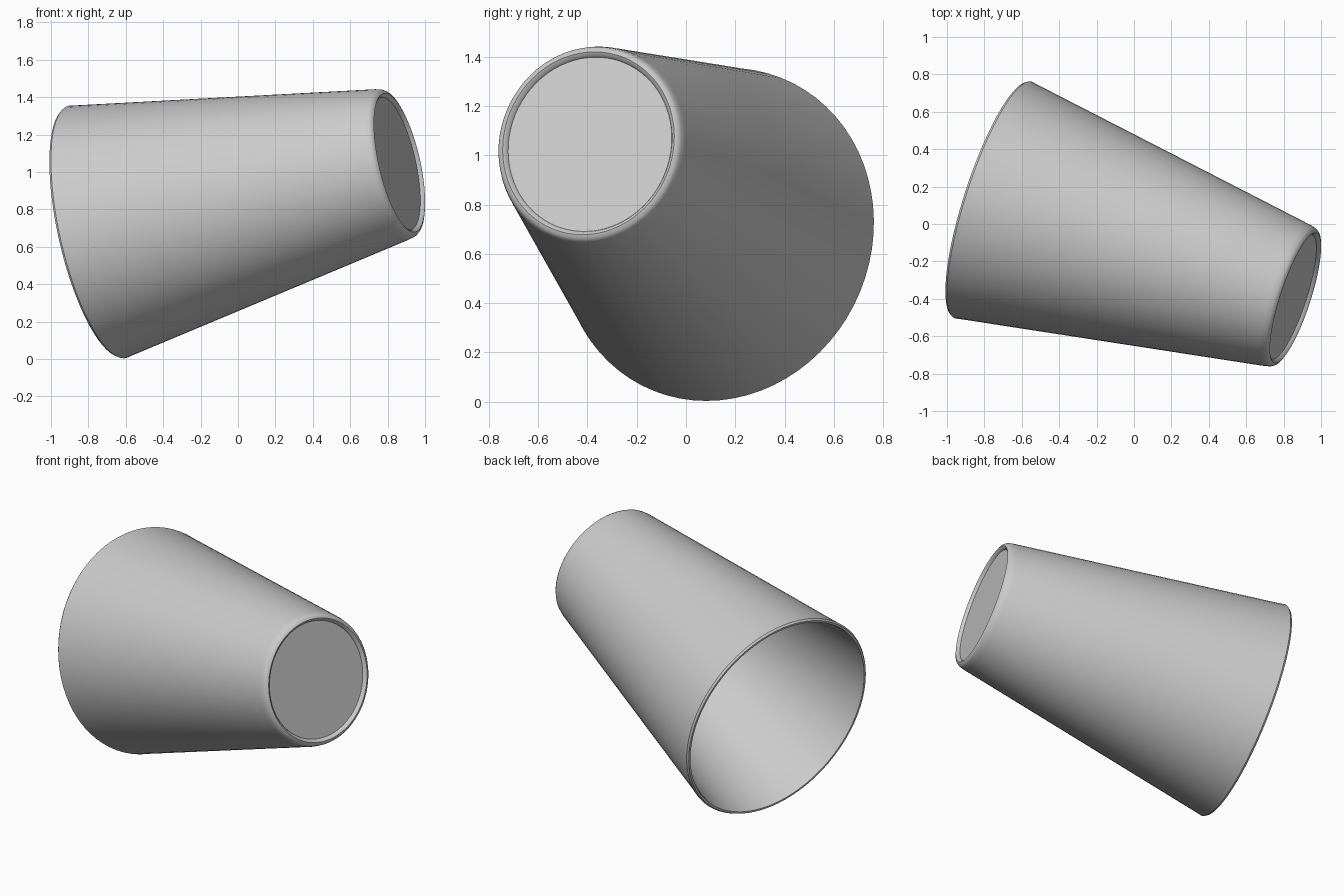
import bpy, bmesh, math
from mathutils import Vector, Matrix

if "Cube" in bpy.data.objects:
    bpy.data.objects.remove(bpy.data.objects["Cube"])

# Axis of the tilted cup: centres of the closed base and of the open mouth
base = Vector((0.845, -0.39, 1.045))
mouth = Vector((-0.757, 0.13, 0.678))
d = (mouth - base).normalized()
L = (mouth - base).length
side = Vector((0, 0, 1)).cross(d).normalized()
up = d.cross(side)
SQUASH = 0.962          # cup is slightly narrower sideways
R0, R1, WALL = 0.408, 0.692, 0.027


def wall_r(t):
    return R0 + (R1 - R0) * t / L


# Profile (radius, distance along axis): recessed base, wall, lip, inside
profile = [
    (0.0, 0.0), (0.362, 0.0), (0.368, -0.012), (0.38, -0.02),
    (0.395, -0.014), (0.405, 0.0), (wall_r(0.03), 0.03),
    (wall_r(L * 0.5), L * 0.5), (wall_r(L - 0.03), L - 0.03),
    (R1, L - 0.006), (R1 - 0.008, L + 0.006), (R1 - WALL + 0.006, L + 0.006),
    (R1 - WALL, L - 0.008), (wall_r(L * 0.5) - WALL, L * 0.5),
    (wall_r(0.06) - WALL, 0.06), (wall_r(0.03) - WALL - 0.02, 0.03), (0.0, 0.03),
]

# Lathe the profile around the axis
bm = bmesh.new()
verts = [bm.verts.new((r, 0, t)) for r, t in profile]
edges = [bm.edges.new(p) for p in zip(verts, verts[1:])]
bmesh.ops.spin(bm, geom=verts + edges, cent=(0, 0, 0), axis=(0, 0, 1),
               angle=math.tau, steps=72, use_duplicate=False)
bmesh.ops.remove_doubles(bm, verts=bm.verts, dist=1e-4)
bmesh.ops.recalc_face_normals(bm, faces=bm.faces)

# Tilt into place
m = Matrix((side * SQUASH, up, d)).transposed().to_4x4()
m.translation = base
bm.transform(m)

me = bpy.data.meshes.new("cup")
bm.to_mesh(me)
bm.free()
cup = bpy.data.objects.new("cup", me)
bpy.context.collection.objects.link(cup)
bpy.context.view_layer.objects.active = cup
cup.select_set(True)
bpy.ops.object.shade_smooth_by_angle(angle=math.radians(40))
